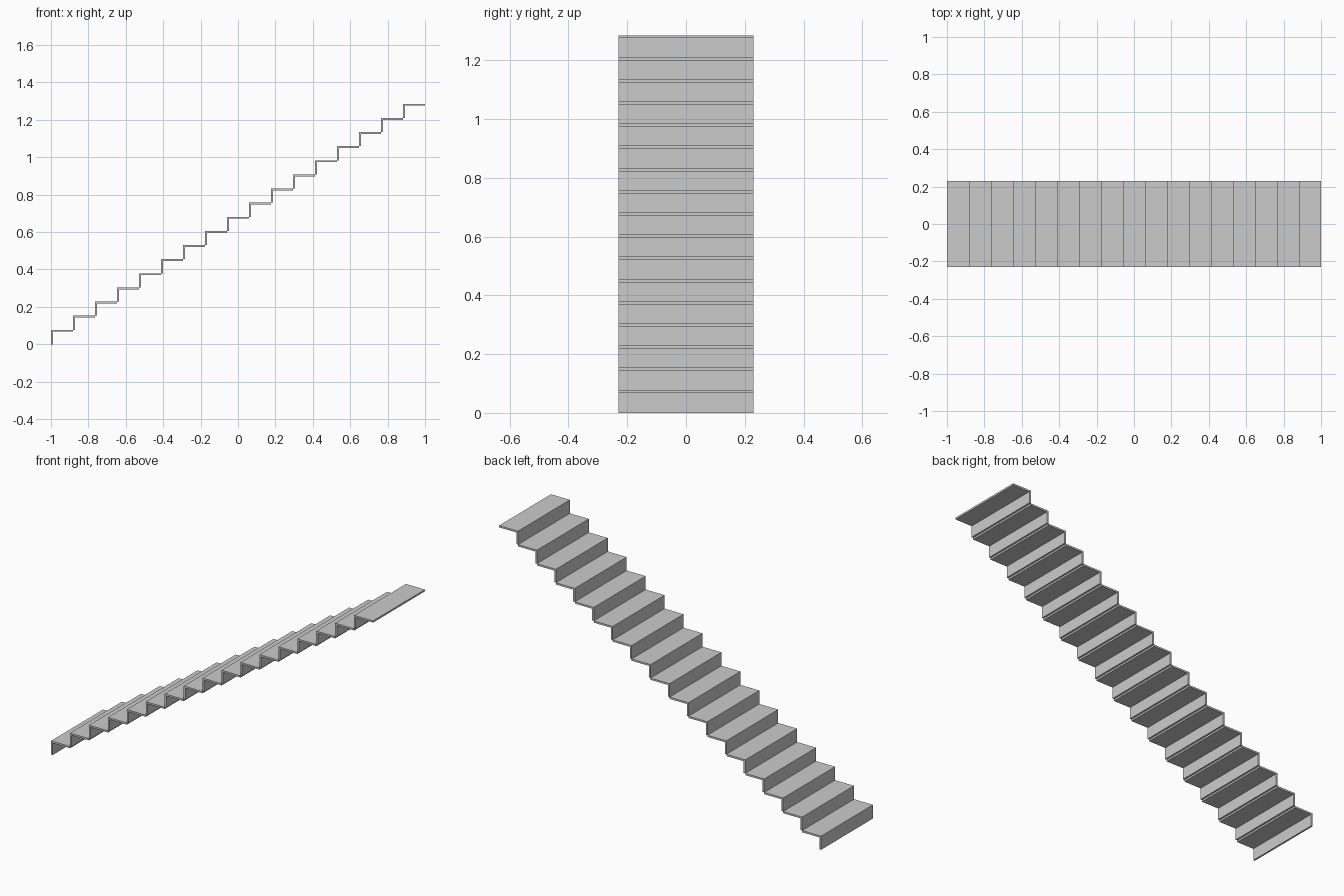
import bpy

cube = bpy.data.objects.get("Cube")
if cube:
    bpy.data.objects.remove(cube, do_unlink=True)

STEPS = 17
RUN = 2 / STEPS
FIRST, TOP = 0.077, 1.2855
RISE = (TOP - FIRST) / (STEPS - 1)
THICK = 0.01
HALF = 0.23

grey = bpy.data.materials.new("light_grey")
grey.use_nodes = True
colour = (0.6, 0.6, 0.6, 1)
grey.diffuse_color = colour
grey.node_tree.nodes["Principled BSDF"].inputs["Base Color"].default_value = colour


def board(name, x0, x1, z0, z1):
    """Rectangular board spanning the full stair width."""
    bpy.ops.mesh.primitive_cube_add(size=1, location=((x0 + x1) / 2, 0, (z0 + z1) / 2))
    ob = bpy.context.object
    ob.name = name
    ob.scale = (x1 - x0, 2 * HALF, z1 - z0)
    bpy.ops.object.transform_apply(location=False, rotation=False, scale=True)
    ob.data.materials.append(grey)


# Each step is a thin tread on a thin riser that stands on the tread below
for i in range(STEPS):
    x = -1 + i * RUN
    top = FIRST + i * RISE
    base = top - RISE if i else 0
    board(f"tread_{i + 1}", x, x + RUN, top - THICK, top)
    board(f"riser_{i + 1}", x, x + THICK, base, top - THICK)
